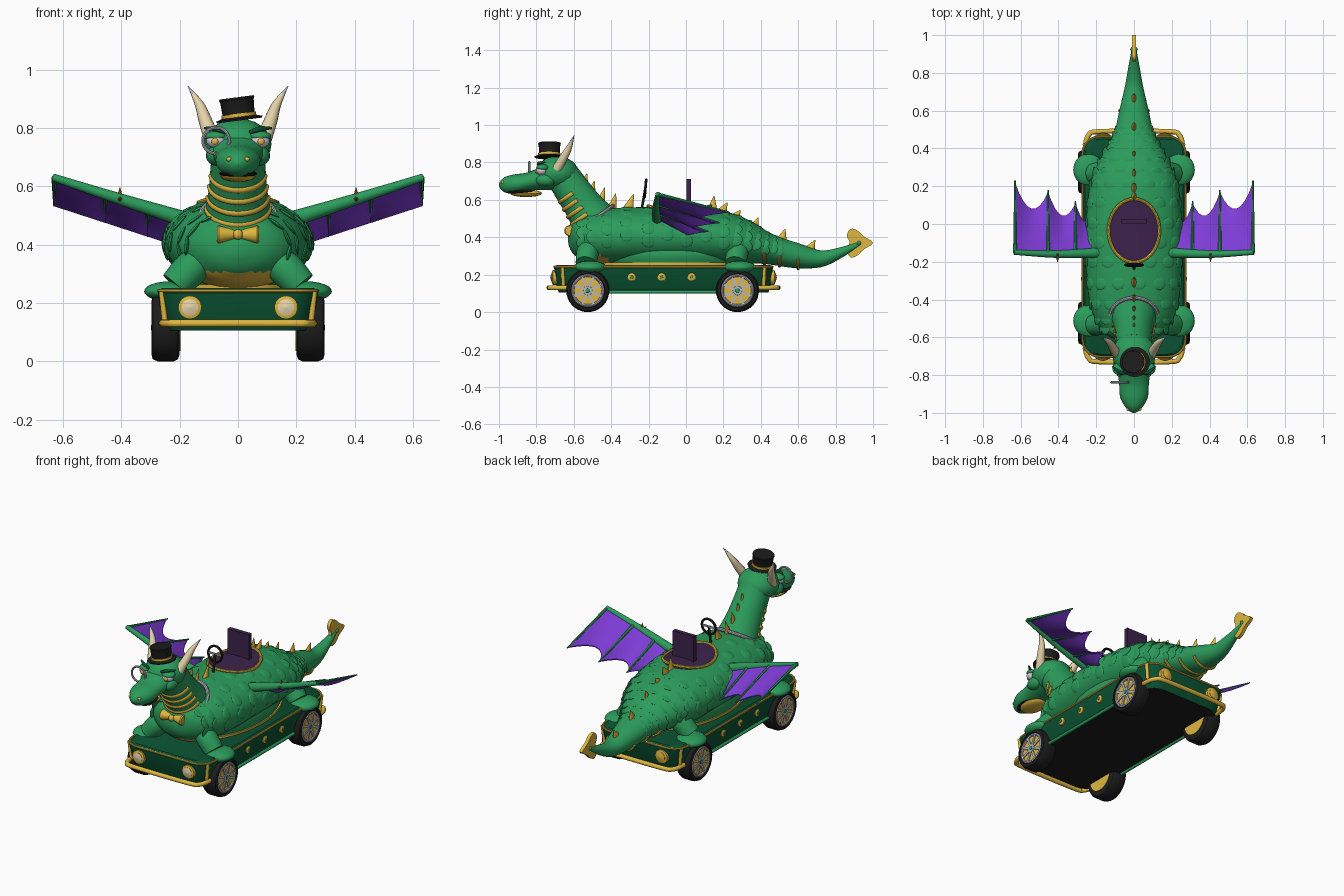
import bpy, bmesh, math
from mathutils import Vector, Matrix

if "Cube" in bpy.data.objects:
    bpy.data.objects.remove(bpy.data.objects["Cube"])

def mat(name, r, g, b):
    m = bpy.data.materials.new(name)
    m.diffuse_color = (r, g, b, 1)
    m.use_nodes = True
    m.node_tree.nodes["Principled BSDF"].inputs["Base Color"].default_value = m.diffuse_color
    return m

GREEN = mat("scale green", .024, .33, .105)
DARK = mat("deep green", .003, .085, .032)
GOLD = mat("gold", .74, .47, .05)
BLACK = mat("black", .012, .012, .012)
CREAM = mat("ivory", .78, .65, .4)
VIOLET = mat("violet", .21, .045, .68)
PLUM = mat("plum", .045, .016, .07)
SILVER = mat("silver", .47, .47, .54)
WHITE = mat("eye white", .7, .62, .78)
RUST = mat("rust", .4, .15, .02)

def finish(name, bm, *mats):
    bmesh.ops.recalc_face_normals(bm, faces=bm.faces)
    me = bpy.data.meshes.new(name)
    bm.to_mesh(me)
    bm.free()
    for m in mats:
        me.materials.append(m)
    ob = bpy.data.objects.new(name, me)
    bpy.context.collection.objects.link(ob)
    return ob

def spline(rows, sub, closed=False):
    """Catmull-Rom through rows of Vectors."""
    n, out = len(rows), []
    for i in range(n if closed else n - 1):
        p = [rows[(i + k) % n] if closed else rows[min(max(i + k, 0), n - 1)] for k in (-1, 0, 1, 2)]
        for s in range(sub):
            t = s / sub
            out.append(.5 * (2 * p[1] + (p[2] - p[0]) * t + (2 * p[0] - 5 * p[1] + 4 * p[2] - p[3]) * t * t
                             + (3 * p[1] - p[0] - 3 * p[2] + p[3]) * t ** 3))
    return out if closed else out + [rows[-1]]

def tube(name, pts, radii, *mats, ref=(1, 0, 0), closed=False, n=12, sub=4, rule=None):
    """Elliptical loft along a path."""
    if not isinstance(radii, list):
        radii = [radii] * len(pts)
    rows = [Vector((*p, *(r if isinstance(r, tuple) else (r, r)))) for p, r in zip(pts, radii)]
    rows = spline(rows, sub, closed) if sub > 1 else rows
    c, k, ref = [Vector(r[:3]) for r in rows], len(rows), Vector(ref)
    bm, rings = bmesh.new(), []
    for i, r in enumerate(rows):
        t = (c[(i + 1) % k] - c[i - 1]) if closed else c[min(i + 1, k - 1)] - c[max(i - 1, 0)]
        t.normalize()
        a = (ref - t * ref.dot(t)).normalized()
        b = t.cross(a)
        rings.append([bm.verts.new(c[i] + a * max(r[3], .001) * math.cos(q * math.tau / n)
                                   + b * max(r[4], .001) * math.sin(q * math.tau / n)) for q in range(n)])
    for i in range(k if closed else k - 1):
        A, B = rings[i], rings[(i + 1) % k]
        for q in range(n):
            f = bm.faces.new((A[q], A[(q + 1) % n], B[(q + 1) % n], B[q]))
            if rule:
                f.material_index = rule(f.calc_center_median())
    if not closed:
        bm.faces.new(rings[0])
        bm.faces.new(rings[-1])
    return finish(name, bm, *mats)

def aim(loc, axis):
    return Matrix.Translation(loc) @ Vector(axis).to_track_quat('Z', 'Y').to_matrix().to_4x4()

def lathe(name, prof, loc, axis, m, n=24, sy=1):
    """Revolve (radius, height) pairs around an axis."""
    bm = bmesh.new()
    rings = [[bm.verts.new((max(r, .0005) * math.cos(q * math.tau / n), sy * max(r, .0005) * math.sin(q * math.tau / n), h))
              for q in range(n)] for r, h in prof]
    for A, B in zip(rings, rings[1:]):
        for q in range(n):
            bm.faces.new((A[q], A[(q + 1) % n], B[(q + 1) % n], B[q]))
    bm.faces.new(rings[0])
    bm.faces.new(rings[-1])
    bm.transform(aim(loc, axis))
    return finish(name, bm, m)

def balls(name, items, m, u=20, v=12):
    bm = bmesh.new()
    for mx in items:
        bmesh.ops.create_uvsphere(bm, u_segments=u, v_segments=v, radius=1, matrix=mx)
    return finish(name, bm, m)

def ball(name, loc, size, m, axis=(0, 0, 1)):
    return balls(name, [aim(loc, axis) @ Matrix.Diagonal((*size, 1))], m)

def box(name, loc, size, m, rot=None):
    bm = bmesh.new()
    bmesh.ops.create_cube(bm, size=1, matrix=Matrix.Translation(loc) @ (rot or Matrix()) @ Matrix.Diagonal((*size, 1)))
    return finish(name, bm, m)

def arc(c, a, b, t0, t1, n=16):
    return [Vector(c) + a * math.sin(t0 + (t1 - t0) * i / n) + b * math.cos(t0 + (t1 - t0) * i / n) for i in range(n + 1)]

def ring(name, c, a, b, r, m):
    a, b = Vector(a), Vector(b)
    return tube(name, arc(c, a, b, 0, math.tau, 28)[:-1], r, m, ref=a.cross(b), closed=True, n=8, sub=1)

X, Z = Vector((1, 0, 0)), Vector((0, 0, 1))

# Body and tail: y, z, half width, half height
BODY = [(-.63, .38, .02, .02), (-.605, .382, .11, .08), (-.55, .39, .18, .125), (-.42, .40, .235, .152),
        (-.2, .405, .255, .157), (0, .405, .255, .157), (.2, .39, .235, .147), (.32, .37, .19, .12),
        (.42, .343, .135, .087), (.5, .322, .1, .075), (.6, .3, .078, .066), (.72, .285, .05, .045),
        (.83, .32, .03, .027), (.93, .368, .012, .012)]
tube("body_and_tail", [(0, y, z) for y, z, a, b in BODY], [(a, b) for y, z, a, b in BODY], GREEN, GOLD,
     n=40, rule=lambda c: int(c.z < .305 and c.y < -.42 and abs(c.x) < .17))
lathe("lower_body", [(.215, 0), (.228, .03), (.23, .06), (.2, .11)], (0, -.08, .262), (0, 0, 1), GREEN, 40, 1.7)
lathe("deck_molding", [(.222, 0), (.222, .016)], (0, -.08, .248), (0, 0, 1), GOLD, 40, 1.75)

# Soft raised scales over the body
scales = []
for i, s in enumerate(spline([Vector(r) for r in BODY[2:10]], 2)):
    y, z, a, b = s
    for j in range(8):
        q = math.radians(-10 + (j + (i % 2) * .5) * 200 / 7.5)
        nr = Vector((math.cos(q) / a, 0, math.sin(q) / b)).normalized()
        p = Vector((a * math.cos(q), y, z + b * math.sin(q)))
        if (p.x / .15) ** 2 + ((y + .035) / .19) ** 2 > 1 or p.z < .45:
            k = .036 * min(1, a / .2 + .1)
            scales.append(aim(p - nr * k * .1, nr) @ Matrix.Diagonal((k, k, k * .21, 1)))
balls("body_scales", scales, GREEN, 14, 8)

# Tail belly bands and spade tip
for y, z, a, b in BODY[8:11]:
    tube("tail_band", arc((0, y, z), X * (a + .002), Z * -(b + .002), -1.3, 1.3), .008, GOLD, ref=(0, 1, 0), n=8, sub=1)
bm = bmesh.new()
spade = spline([Vector((0, y, z)) for y, z in ((1, .37), (.95, .405), (.915, .437), (.88, .445), (.86, .41), (.875, .37),
                                               (.86, .33), (.88, .293), (.915, .302), (.95, .335))], 3, True)
bm.faces.new([bm.verts.new(p - X * .01) for p in spade])
g = bmesh.ops.extrude_face_region(bm, geom=bm.faces[:])
bmesh.ops.translate(bm, vec=(.02, 0, 0), verts=[v for v in g["geom"] if isinstance(v, bmesh.types.BMVert)])
finish("tail_spade", bm, GOLD)
ball("tail_bead", (0, .925, .368), (.02, .014, .014), GREEN)

# Neck with front bands, collar and bow tie
tube("neck", [(0, -.44, .41), (0, -.49, .485), (0, -.55, .57), (0, -.61, .655), (0, -.66, .73)],
     [.14, .122, .103, .095, .09], GREEN, n=28)
ax, nf = Vector((0, -.577, .817)), Vector((0, -.817, -.577))
for k in range(4):
    c, r = Vector((0, -.522, .53)) + ax * .045 * k, .112 - .0055 * k
    tube("neck_band", arc(c, X * r, nf * r, -1.5, 1.5), (.011, .006), GOLD, ref=ax, n=8, sub=1)
ring("collar", (0, -.495, .495), X * .128, nf * .128, .01, SILVER)
for s in (-1, 1):
    lathe("bow_loop", [(.012, 0), (.031, .066), (.025, .072)], (0, -.62, .435), (s, 0, 0), GOLD, 16)
ball("bow_knot", (0, -.632, .435), (.017, .017, .018), GOLD)

# Back spines: base y, z and tip y, z
for by, bz, ty, tz in ((-.575, .69, -.55, .735), (-.55, .67, -.53, .74), (-.51, .62, -.49, .70), (-.46, .57, -.435, .665),
                       (-.40, .54, -.375, .635), (-.31, .55, -.28, .63), (.14, .54, .15, .62), (.19, .53, .22, .585),
                       (.26, .5, .29, .545), (.36, .44, .385, .505), (.51, .38, .53, .445), (.66, .33, .69, .385)):
    d = Vector((0, ty - by, tz - bz))
    lathe("back_spine", [(.014, -.01), (.013, .01), (.001, d.length)], (0, by, bz), d, GOLD, 12, 2)

# Head
ball("cranium", (0, -.69, .745), (.115, .115, .088), GREEN)
tube("snout", [(0, -.72, .725), (0, -.83, .7), (0, -.91, .685), (0, -.96, .68), (0, -.988, .678), (0, -1, .677)],
     [(.1, .075), (.08, .05), (.075, .052), (.052, .044), (.028, .026), (.005, .005)], GREEN, n=24)
ball("mouth_line", (0, -.88, .644), (.065, .085, .014), BLACK)
ball("lower_jaw", (0, -.855, .635), (.06, .085, .02), GOLD)
for s in (-1, 1):
    ball("eye", (s * .075, -.772, .757), (.034, .03, .026), WHITE)
    ball("eyelid", (s * .075, -.767, .772), (.039, .034, .018), GREEN)
    ball("iris", (s * .079, -.799, .754), (.012, .008, .012), GOLD)
    tube("brow", [(s * .04, -.79, .785), (s * .075, -.785, .797), (s * .115, -.755, .8)], [.006, .009, .004], DARK, ref=(0, 0, 1))
    ball("nostril", (s * .03, -.98, .693), (.01, .01, .008), GOLD)
    ball("cheek", (s * .07, -.75, .705), (.04, .055, .035), GREEN)
    tube("horn", [(s * .09, -.69, .765), (s * .112, -.655, .825), (s * .132, -.625, .88), (s * .172, -.598, .945)],
         [.027, .023, .016, .001], CREAM, SILVER, ref=(0, 1, 0), rule=lambda c: int(c.z > .918))
ring("monocle", (-.075, -.838, .757), X * .045, Z * .045, .006, SILVER)

# Tilted top hat
tilt, base = Vector((-.13, 0, 1)), (.005, -.73, .826)
lathe("hat_brim", [(.078, 0), (.08, .006), (.06, .012)], base, tilt, BLACK)
lathe("hat_crown", [(.054, .005), (.058, .068), (.061, .074), (.059, .08)], base, tilt, BLACK)
lathe("hat_band", [(.06, .011), (.06, .024)], base, tilt, GOLD)

# Cockpit pad and rim following the back, seat and steering wheel
def saddle(q, f):
    x = .133 * f * math.cos(q)
    return Vector((x, -.035 + .166 * f * math.sin(q), .41 + .157 * math.sqrt(1 - (x / .255) ** 2)))
edge = [k * math.tau / 36 for k in range(36)]
bm = bmesh.new()
pad = [[bm.verts.new(saddle(q, f)) for q in edge] for f in (.05, .35, .7, 1)]
pad.insert(4, [bm.verts.new(saddle(q, 1) - Z * .04) for q in edge])
for A, B in zip(pad, pad[1:]):
    for q in range(36):
        bm.faces.new((A[q], A[(q + 1) % 36], B[(q + 1) % 36], B[q]))
bm.faces.new(pad[0])
finish("seat_pad", bm, PLUM)
tube("cockpit_rim", [saddle(q, 1.01) for q in edge], .009, GOLD, ref=(0, 0, 1), closed=True, n=8, sub=1)
box("seat_back", (0, .015, .635), (.14, .025, .155), PLUM)
ring("steering_wheel", (0, -.217, .662), X * .046, Vector((0, .004, .046)), .007, BLACK)
tube("steering_column", [(0, -.235, .56), (0, -.217, .662)], .007, BLACK, sub=1)
box("wheel_spoke", (0, -.217, .662), (.088, .008, .01), SILVER)

# Wings: finger x and trailing y; t runs from arm to trailing edge
TIPS = [(.2, .05), (.31, .11), (.455, .17), (.63, .22)]
def wing_z(x, t):
    return .48 + (x - .17) * .325 - .095 * t
for s in (-1, 1):
    bm, cols = bmesh.new(), []
    for (x0, y0), (x1, y1) in zip(TIPS, TIPS[1:]):
        for i in range(9 if x1 > .6 else 8):
            u = i / 8
            x = x0 + (x1 - x0) * u
            ye = y0 + (y1 - y0) * u - (x1 - x0) * .65 * 4 * u * (1 - u)
            cols.append([[bm.verts.new((s * x, -.15 + (ye + .15) * k / 5, wing_z(x, k / 5) + h)) for k in range(6)]
                         for h in (.003, -.003)])
    for A, B in zip(cols, cols[1:]):
        for h in (0, 1):
            for k in range(5):
                bm.faces.new((A[h][k], A[h][k + 1], B[h][k + 1], B[h][k]))
        bm.faces.new((A[0][5], A[1][5], B[1][5], B[0][5]))
    finish("wing_membrane", bm, VIOLET)
    tube("wing_arm", [(s * .13, -.15, .47), (s * .4, -.16, wing_z(.4, 0)), (s * .635, -.15, wing_z(.635, 0))],
         [.03, .02, .013], GREEN, ref=(0, 0, 1))
    for x, y in TIPS[1:]:
        tube("wing_finger", [(s * x, -.15, wing_z(x, 0)), (s * x, y + .01, wing_z(x, 1))], [.01, .004], GREEN, n=8, sub=1)
    for d in ((0, -.1, 1), (0, -1, .1)):
        lathe("wing_claw", [(.013, 0), (.001, .042)], (s * .405, -.16, wing_z(.4, 0)), d, RUST, 8)

# Chassis from rounded outlines
def outline(hx, y0, y1, z, r=.09):
    return [Vector((cx + r * math.cos(a), cy + r * math.sin(a), z))
            for cx, cy, q in ((hx - r, y1 - r, 0), (r - hx, y1 - r, 1), (r - hx, y0 + r, 2), (hx - r, y0 + r, 3))
            for a in [math.radians(q * 90 + k * 18) for k in range(6)]]
bm = bmesh.new()
R = [[bm.verts.new(p) for p in outline(*a)] for a in ((.245, -.68, .44, .105), (.258, -.69, .45, .13), (.275, -.705, .465, .235), (.26, -.69, .45, .252))]
for A, B in zip(R, R[1:]):
    for q in range(len(A)):
        bm.faces.new((A[q], A[(q + 1) % 24], B[(q + 1) % 24], B[q]))
bm.faces.new(R[3])
bm.faces.new(R[0]).material_index = 1
finish("chassis", bm, DARK, BLACK)
tube("chassis_trim", outline(.273, -.703, .463, .242), .006, GOLD, ref=(0, 0, 1), closed=True, n=8, sub=1)

# Bumpers, corner trim and lamps
for e, ye, yi in ((-1, -.73, -.6), (1, .49, .36)):
    tube("bumper", [(-.257, yi, .13), (-.257, ye - e * .07, .13), (-.24, ye - e * .02, .13), (-.18, ye, .13), (.18, ye, .13),
                    (.24, ye - e * .02, .13), (.257, ye - e * .07, .13), (.257, yi, .13)], .013, GOLD, ref=(0, 0, 1), sub=4)
    yl = ye - e * .03
    for s in (-1, 1):
        tube("corner_trim", [(s * .25, yl - e * .045, .13), (s * .262, yl - e * .04, .24)], .01, GOLD, sub=1)
        lathe("lamp_ring", [(.04, -.02), (.04, .012), (.03, .016)], (s * .165, yl, .185), (0, e, 0), GOLD)
        lathe("lamp_lens", [(.028, 0), (.028, .018), (.001, .026)], (s * .165, yl, .185), (0, e, 0), CREAM if e < 0 else GOLD)

for s in (-1, 1):
    # Side rails and medallions
    tube("side_rail", [(s * .258, -.42, .108), (s * .258, .16, .108)], .009, GREEN, sub=1)
    for y in (-.29, -.13, .03):
        lathe("medallion", [(.022, -.01), (.022, .006), (.016, .01)], (s * .267, y, .187), (s, 0, 0), GOLD, 16)
        lathe("medallion_gem", [(.01, 0), (.008, .014)], (s * .267, y, .187), (s, 0, 0), GREEN, 12)
    for y in (-.525, .275):
        # Limbs resting on the wheels
        tube("limb", [(s * .11, y + .02, .36), (s * .16, y, .32), (s * .215, y - .01, .26)], [.05, .06, .055], GREEN, ref=(0, 1, 0), n=20)
        ball("paw", (s * .237, y + .012, .24), (.085, .088, .034), GREEN)
        # Wheel
        c, a = (s * .2, y, .115), (s, 0, 0)
        lathe("tyre", [(.09, 0), (.108, .006), (.115, .02), (.115, .075), (.108, .092), (.092, .097), (.086, .085)], c, a, BLACK, 36)
        lathe("wheel_disc", [(.086, .08), (.086, .087), (.001, .089)], c, a, GOLD, 28)
        lathe("inner_disc", [(.08, -.002), (.08, .01)], c, a, GOLD, 28)
        ring("wheel_rim", (s * .288, y, .115), Vector((0, .081, 0)), Z * .081, .008, SILVER)
        for k in range(4):
            box("wheel_spoke", (s * .289, y, .115), (.008, .15, .014), SILVER, Matrix.Rotation((k + .5) * math.pi / 4, 4, 'X'))
        lathe("hub_ring", [(.026, .085), (.024, .095)], c, a, SILVER, 16)
        lathe("hub", [(.014, .09), (.012, .097), (.001, .099)], c, a, GREEN, 16)

# Smooth shading with sharp edges kept
bpy.ops.object.select_all(action='SELECT')
bpy.context.view_layer.objects.active = bpy.data.objects["body_and_tail"]
bpy.ops.object.shade_smooth_by_angle(angle=math.radians(40))
